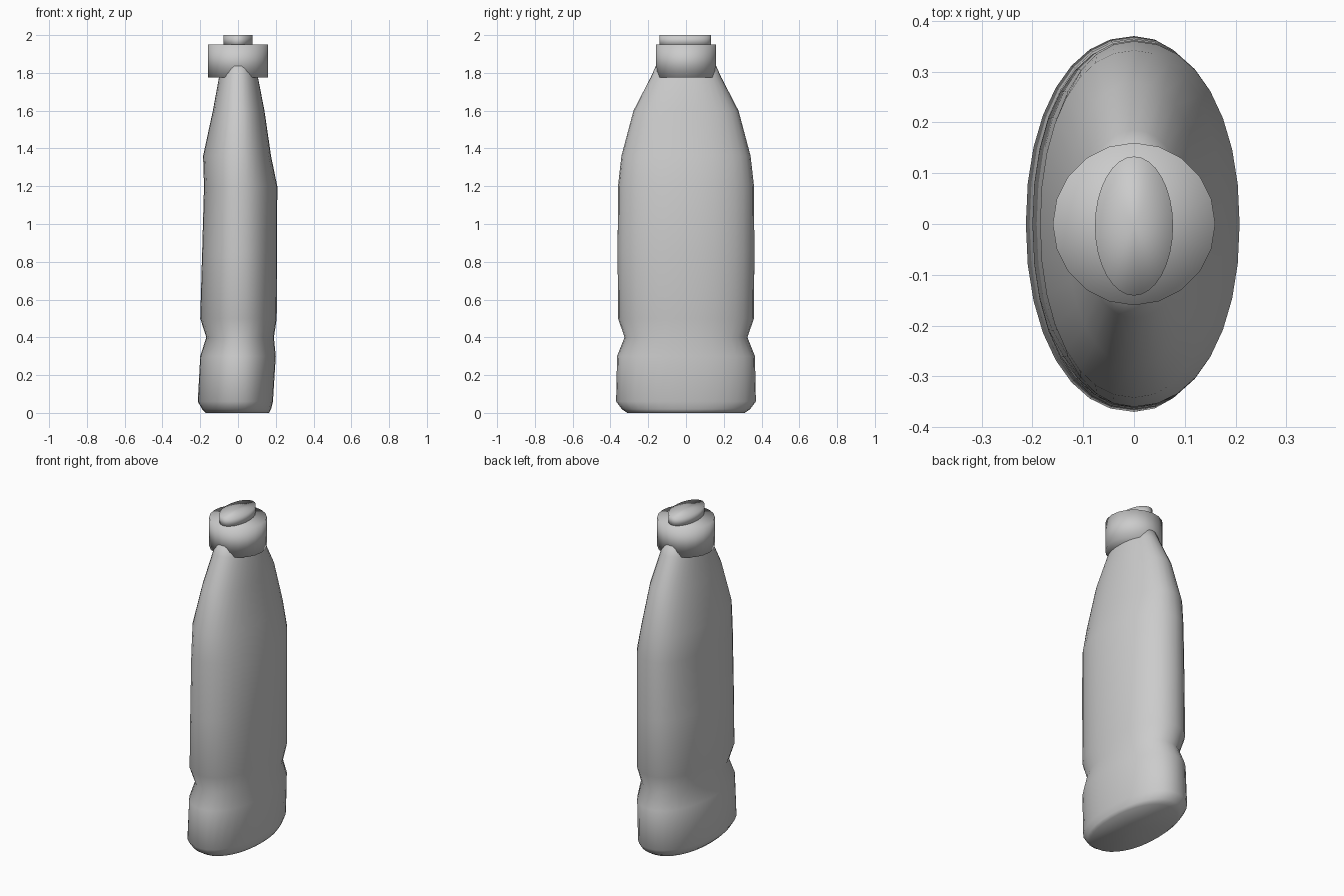
import bpy
import bmesh
from math import cos, sin, pi, copysign

if "Cube" in bpy.data.objects:
    bpy.data.objects.remove(bpy.data.objects["Cube"], do_unlink=True)

grey = bpy.data.materials.new("plain grey")
grey.use_nodes = True
grey.diffuse_color = (0.6, 0.6, 0.6, 1)
grey.node_tree.nodes["Principled BSDF"].inputs["Base Color"].default_value = (0.6, 0.6, 0.6, 1)


def loft(name, rings, sides, power=2.0, shift=0.0):
    """Stack oval rings (z, depth, right reach, left reach) and close both ends."""
    bm = bmesh.new()
    loops = []
    for z, depth, right, left in rings:
        loop = []
        for i in range(sides):
            a = 2 * pi * i / sides
            c, s = cos(a), sin(a)
            x = copysign(abs(c) ** (2 / power), c) * (left if c > 0 else right)
            y = copysign(abs(s) ** (2 / power), s) * depth + shift
            loop.append(bm.verts.new((x, y, z)))
        loops.append(loop)
    for low, high in zip(loops, loops[1:]):
        for i in range(sides):
            j = (i + 1) % sides
            bm.faces.new((low[i], low[j], high[j], high[i]))
    for loop, z in ((loops[0], rings[0][0]), (loops[-1], rings[-1][0])):
        centre = bm.verts.new((0, shift, z))
        for i in range(sides):
            bm.faces.new((loop[i], loop[(i + 1) % sides], centre))
    bmesh.ops.recalc_face_normals(bm, faces=bm.faces)
    for face in bm.faces:
        face.smooth = True
    mesh = bpy.data.meshes.new(name)
    bm.to_mesh(mesh)
    bm.free()
    mesh.materials.append(grey)
    obj = bpy.data.objects.new(name, mesh)
    bpy.context.collection.objects.link(obj)
    return obj


# Flattened bottle with a pinched waist and tapering shoulders
loft("bottle_body", [
    (0.00, 0.31, 0.17, 0.165),
    (0.02, 0.34, 0.19, 0.175),
    (0.06, 0.37, 0.213, 0.185),
    (0.30, 0.365, 0.20, 0.20),
    (0.40, 0.325, 0.168, 0.19),
    (0.50, 0.36, 0.20, 0.205),
    (0.85, 0.362, 0.19, 0.207),
    (1.20, 0.36, 0.18, 0.208),
    (1.36, 0.342, 0.185, 0.175),
    (1.60, 0.278, 0.133, 0.14),
    (1.78, 0.185, 0.10, 0.105),
    (1.87, 0.145, 0.075, 0.075),
], 32, 2.15)

# Round screw cap
loft("cap", [(1.775, 0.16, 0.16, 0.16), (1.95, 0.16, 0.16, 0.16)], 20)

# Oval flip lid on the cap
loft("cap_lid", [(1.94, 0.137, 0.077, 0.077), (2.0, 0.137, 0.077, 0.077)], 32, shift=-0.004)
